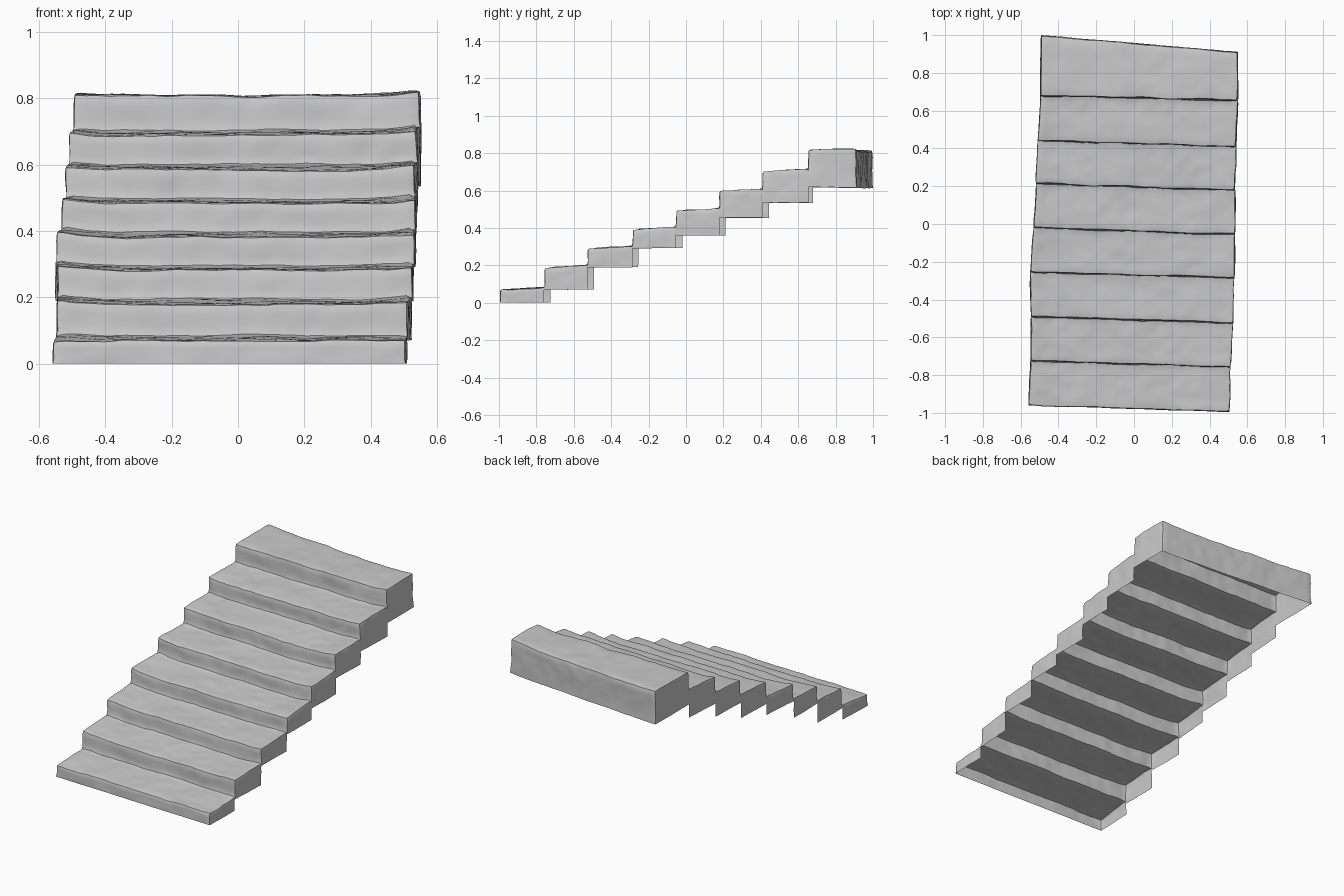
import bpy, bmesh
from mathutils import Vector, noise

if "Cube" in bpy.data.objects:
    bpy.data.objects.remove(bpy.data.objects["Cube"])

# Per step: left x, right x, front y at left, front y at right, tread z, skirt bottom z
STEPS = [
    (-.56, .505, -.96, -.995, .07, .005),
    (-.55, .51, -.725, -.76, .18, .07),
    (-.545, .525, -.49, -.525, .283, .183),
    (-.55, .53, -.255, -.285, .383, .287),
    (-.53, .535, -.02, -.055, .485, .355),
    (-.52, .535, .212, .18, .586, .45),
    (-.51, .542, .443, .41, .69, .53),
    (-.497, .55, .68, .655, .81, .612),
]
BACK = (-.493, .552, 1.0, .91)
NX, NY, NZ = 56, 13, 6
RISE = .012     # treads climb slightly towards the back

bm = bmesh.new()


def patch(a, b, c, d, nu, nv):
    """Bilinear grid of quads between four corners."""
    grid = []
    for j in range(nv + 1):
        v = j / nv
        p, q = a.lerp(d, v), b.lerp(c, v)
        grid.append([bm.verts.new(p.lerp(q, i / nu)) for i in range(nu + 1)])
    for j in range(nv):
        for i in range(nu):
            bm.faces.new((grid[j][i], grid[j][i + 1], grid[j + 1][i + 1], grid[j + 1][i]))


def skirt(front, back, zf0, zb0, zf1, zb1, nv, right):
    """Side wall strip between two heights, facing outwards."""
    f0, b0 = Vector((*front, zf0)), Vector((*back, zb0))
    f1, b1 = Vector((*front, zf1)), Vector((*back, zb1))
    if right:
        patch(f0, b0, b1, f1, NY, nv)
    else:
        patch(b0, f0, f1, b1, NY, nv)


foot = STEPS[0][5]
for i, (xl, xr, yl, yr, z, low) in enumerate(STEPS):
    last = i == len(STEPS) - 1
    bxl, bxr, byl, byr = BACK if last else STEPS[i + 1][:4]
    zb = z if last else z + RISE
    lf, rf, lb, rb = (xl, yl), (xr, yr), (bxl, byl), (bxr, byr)
    # riser
    patch(Vector((*lf, foot)), Vector((*rf, foot)), Vector((*rf, z)), Vector((*lf, z)), NX, NZ)
    # tread
    patch(Vector((*lf, z)), Vector((*rf, z)), Vector((*rb, zb)), Vector((*lb, zb)), NX, NY)
    # side skirts, upper strip matching the riser and lower strip below the tread behind
    for front, back, right in ((lf, lb, False), (rf, rb, True)):
        skirt(front, back, foot, foot, z, zb, NZ, right)
        if foot - low > .004:
            skirt(front, back, low, low, foot, foot, 3, right)
    # closing wall behind the top step
    if last:
        patch(Vector((*rb, foot)), Vector((*lb, foot)), Vector((*lb, z)), Vector((*rb, z)), NX, NZ)
        patch(Vector((*rb, low)), Vector((*lb, low)), Vector((*lb, foot)), Vector((*rb, foot)), NX, 3)
    foot = zb

bmesh.ops.remove_doubles(bm, verts=bm.verts, dist=.0008)

# worn, rounded edges
inner = [v for v in bm.verts if not v.is_boundary]
for _ in range(2):
    bmesh.ops.smooth_vert(bm, verts=inner, factor=.4,
                          use_axis_x=True, use_axis_y=True, use_axis_z=True)

# weathered surface: broad waves, fine pits and slightly raised ends
for v in bm.verts:
    p = v.co.copy()
    wave = noise.noise_vector(p * 5) * .006 + noise.noise_vector(p * 17) * .003
    wave.z += .014 * min(1, abs(p.x) / .54) ** 8 * (p.z > .1)
    if v.is_boundary:
        wave *= .4
    v.co += wave
    v.co.z = max(v.co.z, 0)
    if p.z < .006:
        v.co.z = max(0, p.z - .005)

mesh = bpy.data.meshes.new("stone_staircase")
bm.to_mesh(mesh)
bm.free()
stairs = bpy.data.objects.new("stone_staircase", mesh)
bpy.context.collection.objects.link(stairs)
bpy.context.view_layer.objects.active = stairs
stairs.select_set(True)
bpy.ops.object.shade_smooth_by_angle(angle=.8)
